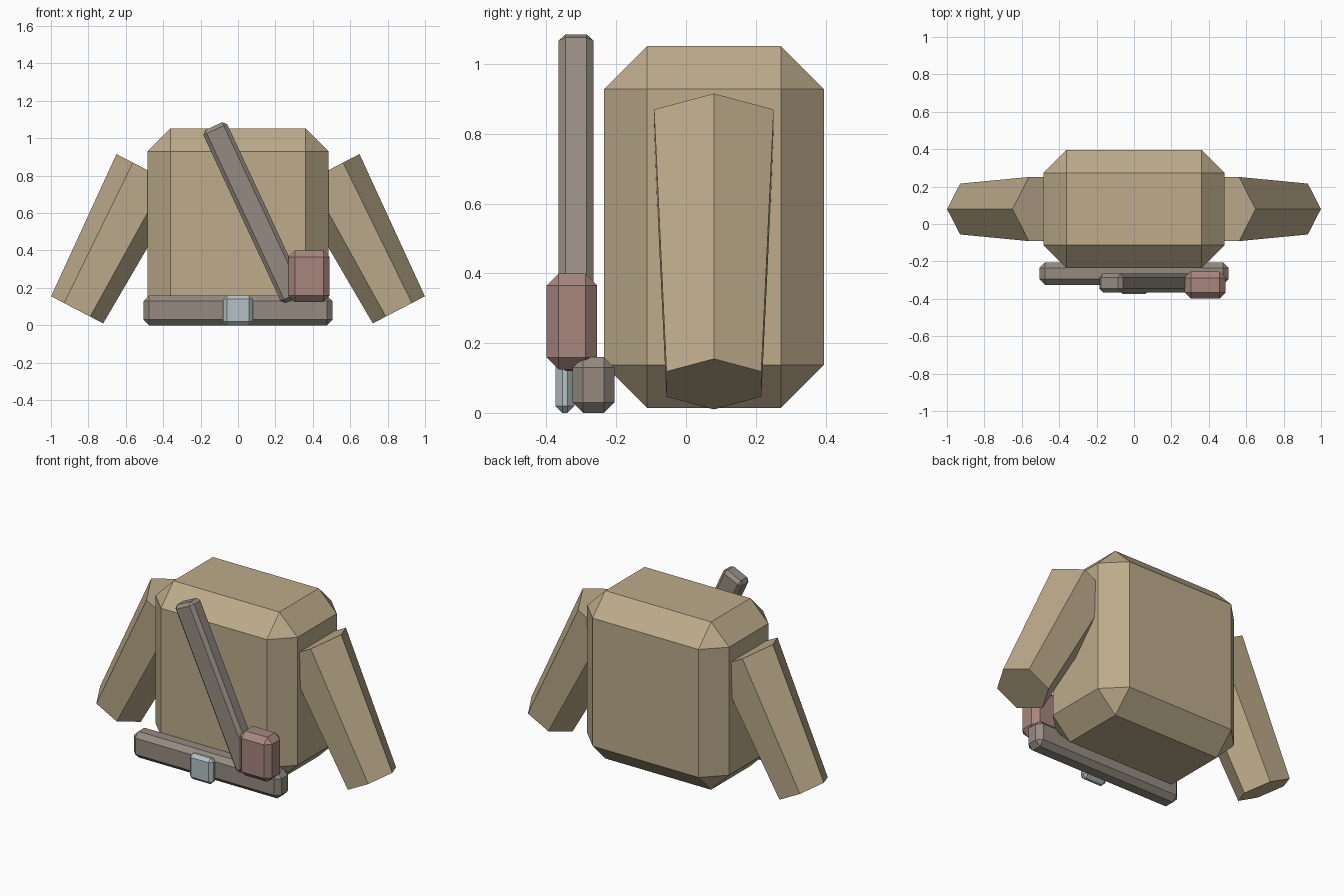
import bpy, bmesh
from math import radians, sin, cos, pi
from mathutils import Vector

if "Cube" in bpy.data.objects:
    bpy.data.objects.remove(bpy.data.objects["Cube"])


def material(name, rgb):
    m = bpy.data.materials.new(name)
    m.diffuse_color = (*rgb, 1)
    m.use_nodes = True
    m.node_tree.nodes["Principled BSDF"].inputs["Base Color"].default_value = m.diffuse_color
    return m


CLOTH = material("tan_cloth", (0.51, 0.41, 0.26))
LEATHER = material("dark_leather", (0.30, 0.26, 0.22))
RED = material("red_leather", (0.39, 0.24, 0.21))
METAL = material("pale_metal", (0.46, 0.53, 0.55))


def add_object(name, bm, mat):
    mesh = bpy.data.meshes.new(name)
    bm.to_mesh(mesh)
    bm.free()
    mesh.materials.append(mat)
    ob = bpy.data.objects.new(name, mesh)
    bpy.context.collection.objects.link(ob)
    return ob


def chamfered_box(name, centre, size, chamfer, mat, tilt=0):
    bm = bmesh.new()
    bmesh.ops.create_cube(bm, size=1)
    bmesh.ops.scale(bm, vec=size, verts=bm.verts)
    ob = add_object(name, bm, mat)
    ob.location = centre
    ob.rotation_euler.y = radians(tilt)
    bev = ob.modifiers.new("chamfer", 'BEVEL')
    bev.width = chamfer
    bev.segments = 1
    bev.limit_method = 'NONE'
    return ob


def tapered_hexagon(name, top, bottom, r_top, r_bottom, mat):
    # six-sided tube whose corners point sideways, in the x-z plane
    top, bottom = Vector(top), Vector(bottom)
    depth = Vector((0, 1, 0))
    side = depth.cross(top - bottom).normalized()
    bm = bmesh.new()
    rings = []
    for c, r in ((bottom, r_bottom), (top, r_top)):
        rings.append([bm.verts.new(c + r * (cos(i * pi / 3) * side + sin(i * pi / 3) * depth))
                      for i in range(6)])
    low, high = rings
    for i in range(6):
        j = (i + 1) % 6
        bm.faces.new((low[i], low[j], high[j], high[i]))
    bm.faces.new(low)
    bm.faces.new(high)
    bmesh.ops.recalc_face_normals(bm, faces=bm.faces)
    return add_object(name, bm, mat)


# Jacket body
chamfered_box("torso", (0, 0.08, 0.533), (0.97, 0.63, 1.037), 0.123, CLOTH)

# Sleeves hanging outwards
for s, label in ((-1, "left"), (1, "right")):
    tapered_hexagon(label + "_sleeve", (s * 0.474, 0.08, 0.824), (s * 0.86, 0.08, 0.0825),
                    0.198, 0.157, CLOTH)

# Belt and buckle
chamfered_box("belt", (0, -0.265, 0.08), (1.01, 0.12, 0.16), 0.03, LEATHER)
chamfered_box("buckle", (0, -0.347, 0.08), (0.16, 0.055, 0.16), 0.02, METAL)

# Diagonal chest strap and hip pouch
chamfered_box("chest_strap", (0.085, -0.315, 0.603), (0.14, 0.10, 1.018), 0.02, LEATHER, tilt=-25)
chamfered_box("hip_pouch", (0.38, -0.327, 0.262), (0.22, 0.145, 0.275), 0.034, RED)
